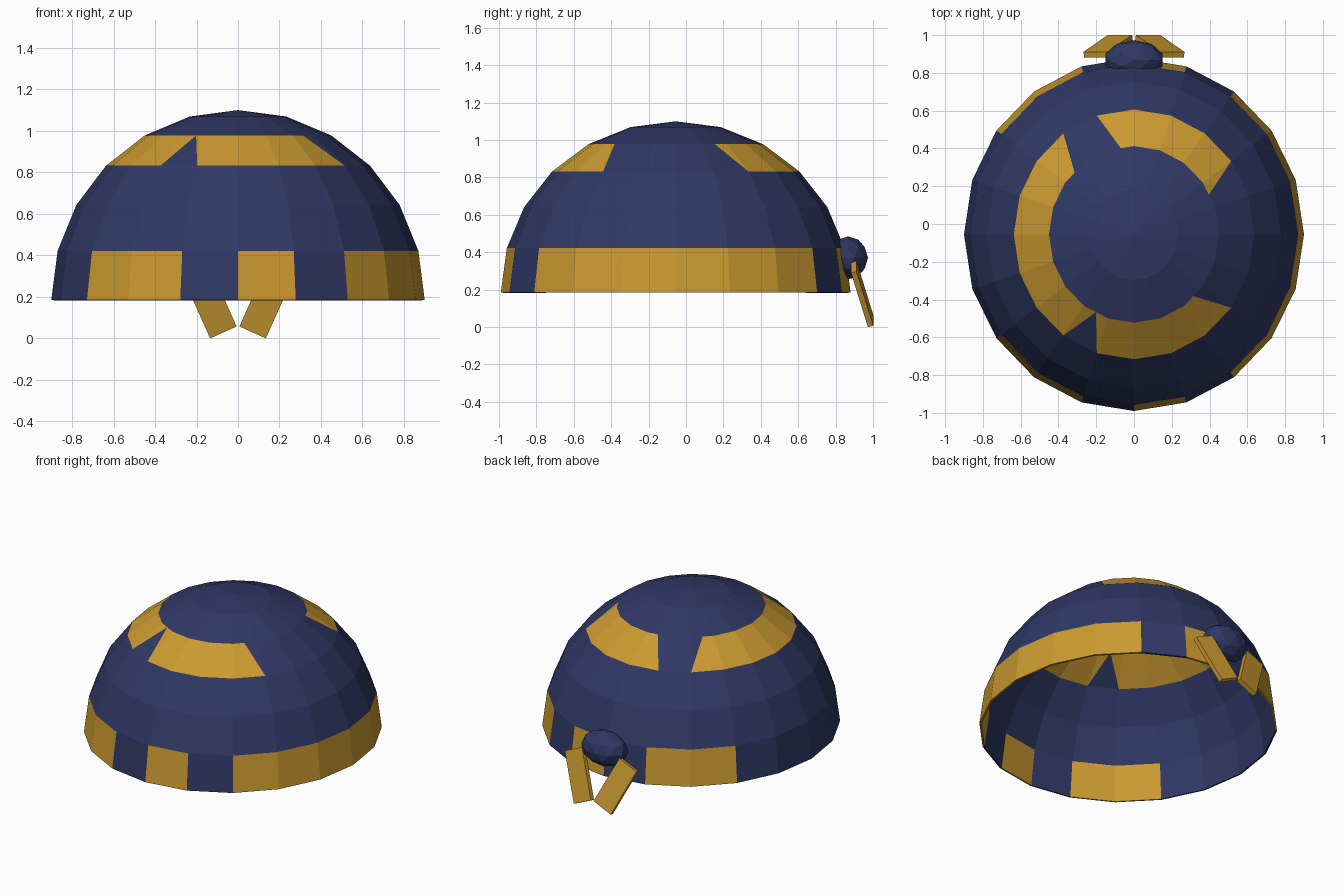
import bpy, bmesh, math
from mathutils import Matrix, Vector

if "Cube" in bpy.data.objects:
    bpy.data.objects.remove(bpy.data.objects["Cube"])


def material(name, rgb):
    m = bpy.data.materials.new(name)
    m.diffuse_color = (*rgb, 1)
    m.use_nodes = True
    m.node_tree.nodes["Principled BSDF"].inputs["Base Color"].default_value = m.diffuse_color
    return m


NAVY = material("navy cloth", (0.030, 0.040, 0.130))
GOLD = material("gold cloth", (0.600, 0.325, 0.030))


def make_object(name, bm, mats):
    bmesh.ops.recalc_face_normals(bm, faces=bm.faces)
    mesh = bpy.data.meshes.new(name)
    bm.to_mesh(mesh)
    bm.free()
    for m in mats:
        mesh.materials.append(m)
    ob = bpy.data.objects.new(name, mesh)
    bpy.context.collection.objects.link(ob)
    return ob


# Cap dome: open half ellipsoid, 20 sides and 6 bands
SIDES, BANDS = 20, 6
RX, RY, RZ = 0.90, 0.935, 0.915
CY, BASE = -0.055, 0.185
STEP = 360 / SIDES

bm = bmesh.new()
rings = []
for b in range(BANDS):
    lat = math.radians(90 * b / BANDS)
    ring = []
    for s in range(SIDES):
        a = math.radians(STEP * s)
        ring.append(bm.verts.new((RX * math.cos(lat) * math.cos(a),
                                  CY + RY * math.cos(lat) * math.sin(a),
                                  BASE + RZ * math.sin(lat))))
    rings.append(ring)
top = bm.verts.new((0, CY, BASE + RZ))
for s in range(SIDES):
    n = (s + 1) % SIDES
    for b in range(BANDS - 1):
        bm.faces.new((rings[b][s], rings[b][n], rings[b + 1][n], rings[b + 1][s]))
    bm.faces.new((rings[-1][s], rings[-1][n], top))

# Slanted ends of the upper patches: (outer start, outer end, inner start, inner end)
UPPER = [(36, 108, 27, 99), (126, 234, 135, 243), (252, 324, 243, 315)]
LOWER = [(-54, 54), (72, 90), (108, 144), (216, 252), (270, 288)]
LOW, HIGH = 3, 4
mids = {}
for o1, o2, i1, i2 in UPPER:
    for outer, inner in ((o1, i1), (o2, i2)):
        s = int(inner // STEP)
        if inner not in mids:
            v1, v2 = rings[HIGH][s], rings[HIGH][(s + 1) % SIDES]
            mids[inner] = bmesh.utils.edge_split(bm.edges.get((v1, v2)), v1, 0.5)[1]
        corner, mid = rings[LOW][round(outer / STEP)], mids[inner]
        face = next(f for f in mid.link_faces if corner in f.verts)
        bmesh.utils.face_split(face, mid, corner)

# Gold patches by height and angle
z_low, z_high = rings[LOW][0].co.z, rings[HIGH][0].co.z
for f in bm.faces:
    c = f.calc_center_median()
    ang = math.degrees(math.atan2((c.y - CY) / RY, c.x / RX)) % 360
    gold = False
    if c.z < rings[1][0].co.z:
        gold = any(a < ang < b or a < ang - 360 < b for a, b in LOWER)
    elif z_low < c.z < z_high:
        t = (c.z - z_low) / (z_high - z_low)
        gold = any(o1 + (i1 - o1) * t < ang < o2 + (i2 - o2) * t
                   for o1, o2, i1, i2 in UPPER)
    f.material_index = int(gold)

cap = make_object("cap_dome", bm, (NAVY, GOLD))
shell = cap.modifiers.new("cloth thickness", 'SOLIDIFY')
shell.thickness = 0.012
shell.offset = -1

# Knot at the back
bm = bmesh.new()
bmesh.ops.create_icosphere(
    bm, subdivisions=2, radius=1,
    matrix=Matrix.Translation((0, 0.868, 0.37)) @ Matrix.Diagonal((0.16, 0.105, 0.115, 1)))
make_object("knot", bm, (NAVY,))

# Two hanging tails, mirrored
for side, name in ((1, "tail_right"), (-1, "tail_left")):
    along = Vector((0.13 * side, -0.09, 0.29)).normalized()
    across = Vector((0.91 * side, 0, -0.41)).normalized()
    depth = along.cross(across).normalized()
    rot = Matrix((across, depth, along)).transposed().to_4x4()
    bm = bmesh.new()
    bmesh.ops.create_cube(
        bm, size=1,
        matrix=Matrix.Translation((0.137 * side, 0.942, 0.177)) @ rot
        @ Matrix.Diagonal((0.14, 0.03, 0.33, 1)))
    make_object(name, bm, (GOLD,))
